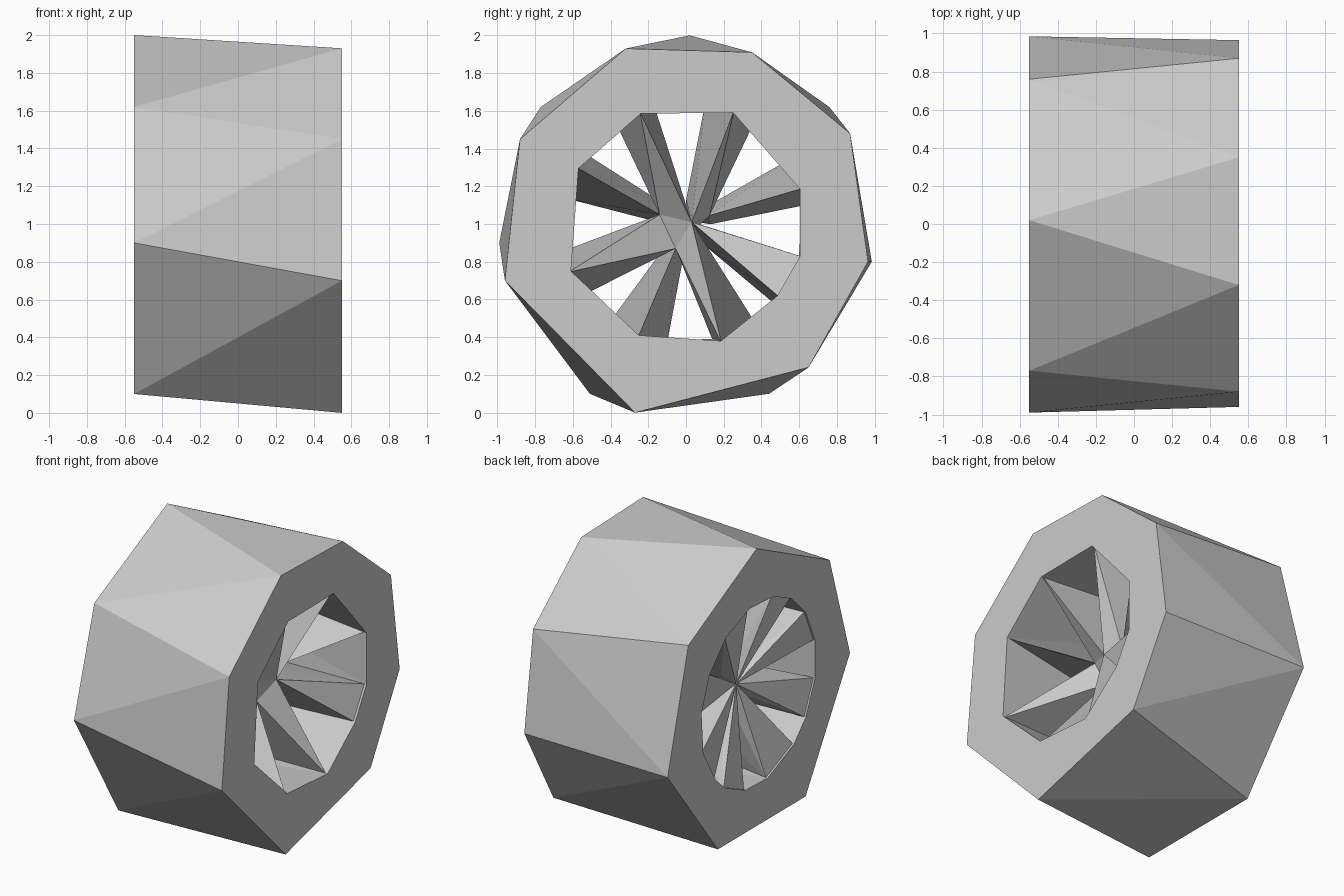
import bpy, bmesh
from math import sin, cos, radians
from mathutils import Vector

cube = bpy.data.objects.get("Cube")
if cube:
    bpy.data.objects.remove(cube, do_unlink=True)

grey = bpy.data.materials.new("light_grey")
grey.use_nodes = True
colour = (0.6, 0.6, 0.6, 1)
grey.diffuse_color = colour
grey.node_tree.nodes["Principled BSDF"].inputs["Base Color"].default_value = colour

HALF = 0.55  # half the wheel width


def finish(name, bm):
    bmesh.ops.recalc_face_normals(bm, faces=bm.faces[:])
    mesh = bpy.data.meshes.new(name)
    bm.to_mesh(mesh)
    bm.free()
    mesh.materials.append(grey)
    obj = bpy.data.objects.new(name, mesh)
    bpy.context.collection.objects.link(obj)


def add_hull(bm, points):
    verts = [bm.verts.new(p) for p in points]
    bmesh.ops.convex_hull(bm, input=verts)


def at(x, pairs):
    return [Vector((x, y, z)) for y, z in pairs]


def polar(x, r, degrees):
    a = radians(degrees)
    return Vector((x, r * cos(a), 1 + r * sin(a)))


# Tread: eight corners on one side, seven on the other
tread = at(HALF, [(-.32, 1.93), (.35, 1.91), (.87, 1.48), (.965, .80),
                  (.65, .24), (-.27, 0), (-.96, .70), (-.88, 1.45)])
tread += at(-HALF, [(.02, 2), (.76, 1.62), (.985, .80), (.44, .10),
                    (-.51, .10), (-.99, .90), (-.77, 1.62)])

# Hub points on the front, shared by the spokes
centre = Vector((.27, .03, 1.01))
left_hub = Vector((.2, -.14, 1.05))
right_hub = Vector((.2, .125, 1.045))
low_hub = Vector((.18, -.055, .87))
back_hub = Vector((-.38, 0, 1.02))

# Each spoke: front rim corners, two back rim angles, front hub points
spokes = [
    ([(-.24, 1.585)], (105, 125), [centre, left_hub]),
    ([(-.57, 1.295)], (145, 168), [left_hub]),
    ([(-.61, .75)], (192, 215), [left_hub, low_hub]),
    ([(-.25, .41)], (232, 261), [low_hub]),
    ([(.185, .38)], (283, 305), [centre, low_hub]),
    ([(.485, .62), (.605, .83)], (318, 343), [centre]),
    ([(.605, 1.185)], (9, 32), [right_hub]),
    ([(.25, 1.59)], (56, 81), [centre, right_hub]),
]
RIM = 0.625

# Rim opening passes through the spoke ends
hole = []
for front, angles, hub in spokes:
    hole += at(HALF, front) + [polar(-HALF, RIM, a) for a in angles]

# Tyre: two open shells joined by flat side faces
bm = bmesh.new()
add_hull(bm, tread)
add_hull(bm, hole)
caps = [f for f in bm.faces if len({round(v.co.x, 3) for v in f.verts}) == 1]
bmesh.ops.delete(bm, geom=caps, context='FACES')
for side in (-1, 1):
    rim = [e for e in bm.edges if e.is_boundary
           and all(abs(v.co.x - side * HALF) < .01 for v in e.verts)]
    bmesh.ops.triangle_fill(bm, edges=rim, use_beauty=True)
finish("tyre", bm)

# Spokes: wedges with a sharp front ridge, tapering to the hub
for i, (front, angles, hub) in enumerate(spokes):
    mid = sum(angles) / 2
    points = [Vector((.54, y * 1.02, 1 + (z - 1) * 1.02)) for y, z in front]
    points += [polar(-.54, RIM * 1.02, a) for a in angles]
    points += [polar(-.33, .13, mid + s) for s in (-21, 21)]
    points += hub + [back_hub]
    bm = bmesh.new()
    add_hull(bm, points)
    finish(f"spoke_{i + 1}", bm)

# Hub core
bm = bmesh.new()
add_hull(bm, [centre, left_hub, right_hub, low_hub, back_hub])
finish("hub", bm)
